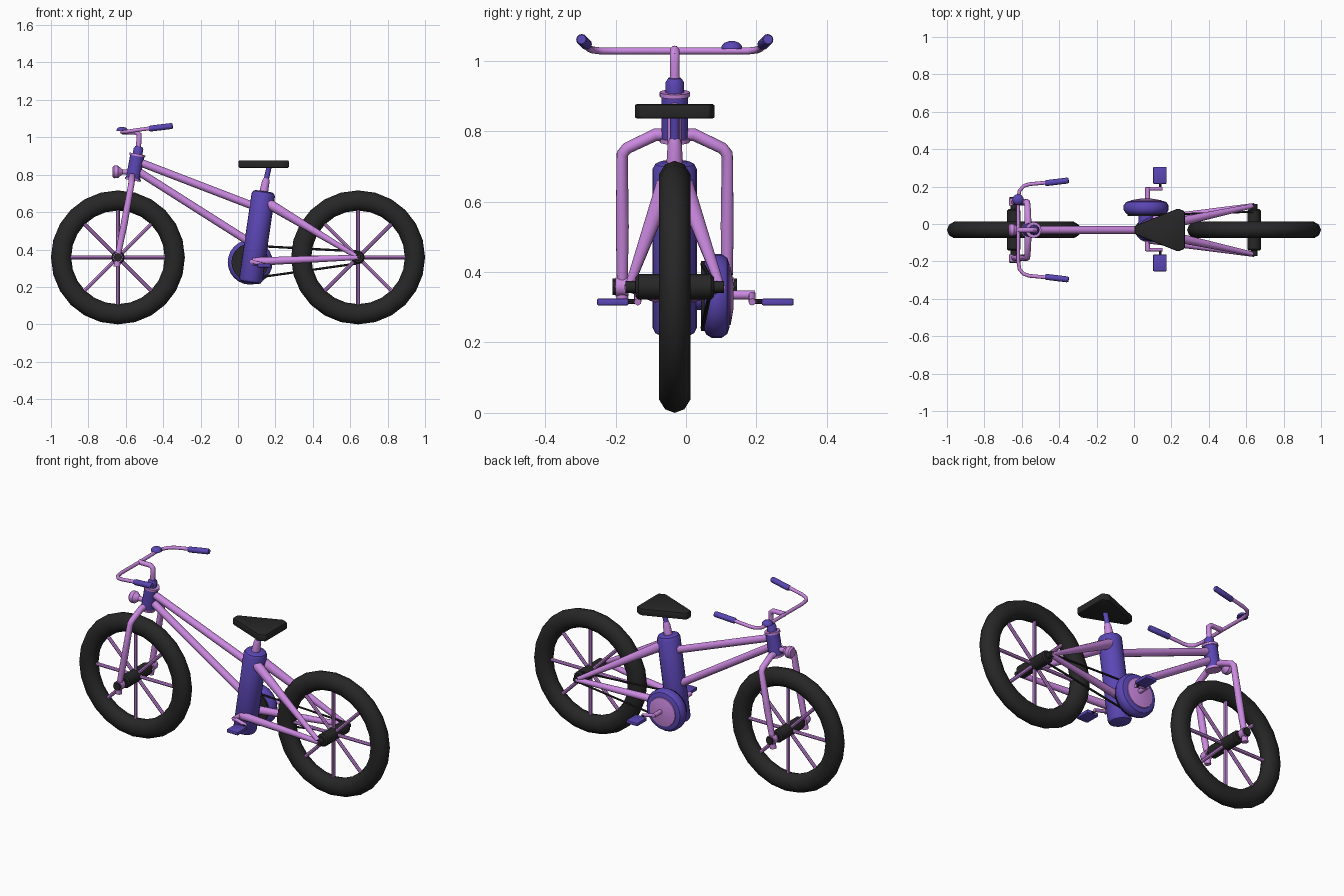
import bpy, bmesh, math
from mathutils import Vector

if "Cube" in bpy.data.objects:
    bpy.data.objects.remove(bpy.data.objects["Cube"])

CY = -0.032  # centre plane of the bike


def material(name, col):
    m = bpy.data.materials.new(name)
    m.diffuse_color = (*col, 1)
    m.use_nodes = True
    m.node_tree.nodes["Principled BSDF"].inputs["Base Color"].default_value = m.diffuse_color
    return m


LILAC = material("lilac", (0.60, 0.25, 0.75))
PURPLE = material("purple", (0.105, 0.062, 0.46))
BLACK = material("black", (0.02, 0.02, 0.02))


def finish(ob, name, mat, angle=35):
    ob.name = name
    ob.data.materials.clear()
    ob.data.materials.append(mat)
    bpy.ops.object.select_all(action='DESELECT')
    ob.select_set(True)
    bpy.context.view_layer.objects.active = ob
    bpy.ops.object.shade_smooth_by_angle(angle=math.radians(angle))
    return ob


def tube(name, pts, radii, mat, sides=12, flat=1.0):
    """Sweep a round section along points, with a radius at each point."""
    pts = [Vector(p) for p in pts]
    if not isinstance(radii, (list, tuple)):
        radii = [radii] * len(pts)
    bm = bmesh.new()
    rings, prev = [], None
    for i, p in enumerate(pts):
        a = (p - pts[i - 1]).normalized() if i else None
        b = (pts[i + 1] - p).normalized() if i < len(pts) - 1 else None
        d = ((a or b) + (b or a)).normalized()
        if prev is None:
            ref = Vector((0, 0, 1)) if abs(d.z) < 0.8 else Vector((1, 0, 0))
        else:
            ref = prev
        u = (ref - d * ref.dot(d)).normalized()
        v = d.cross(u)
        prev = u
        rings.append([bm.verts.new(p + radii[i] * (u * math.cos(t) + v * math.sin(t)))
                      for t in (2 * math.pi * k / sides for k in range(sides))])
    for r, s in zip(rings, rings[1:]):
        for k in range(sides):
            bm.faces.new((r[k], r[(k + 1) % sides], s[(k + 1) % sides], s[k]))
    bm.faces.new(rings[0][::-1])
    bm.faces.new(rings[-1])
    me = bpy.data.meshes.new(name)
    bm.to_mesh(me)
    bm.free()
    ob = bpy.data.objects.new(name, me)
    bpy.context.collection.objects.link(ob)
    return finish(ob, name, mat)


def prism(name, outline, z0, z1, mat, bevel):
    """Extrude an xy outline upward and soften its edges."""
    bm = bmesh.new()
    f = bm.faces.new([bm.verts.new((x, y, z0)) for x, y in outline])
    ext = bmesh.ops.extrude_face_region(bm, geom=[f])["geom"]
    bmesh.ops.translate(bm, vec=(0, 0, z1 - z0),
                        verts=[g for g in ext if isinstance(g, bmesh.types.BMVert)])
    bmesh.ops.bevel(bm, geom=bm.edges[:], offset=bevel, segments=2, affect='EDGES', profile=0.5)
    bmesh.ops.recalc_face_normals(bm, faces=bm.faces[:])
    me = bpy.data.meshes.new(name)
    bm.to_mesh(me)
    bm.free()
    ob = bpy.data.objects.new(name, me)
    bpy.context.collection.objects.link(ob)
    return finish(ob, name, mat)


# Wheels: tyre, eight spokes, hub
HZ = 0.358
for end, x in (("front", -0.642), ("rear", 0.642)):
    bpy.ops.mesh.primitive_torus_add(location=(x, CY, HZ), rotation=(math.pi / 2, 0, 0),
                                     major_segments=24, minor_segments=10,
                                     major_radius=0.304, minor_radius=0.054)
    tyre = bpy.context.object
    tyre.scale.z = 0.86
    finish(tyre, end + "_tyre", BLACK, 50)
    for k in range(8):
        a = k * math.pi / 4
        c, s = math.cos(a), math.sin(a)
        tube(f"{end}_spoke_{k}", [(x + r * c, CY, HZ + r * s) for r in (0.02, 0.27)], 0.010, LILAC, 8)
    tube(end + "_hub", [(x, CY + d, HZ) for d in (-0.111, -0.103, 0.103, 0.111)],
         [0.028, 0.036, 0.036, 0.028], BLACK)
    w = 0.172 if end == "front" else 0.14
    tube(end + "_axle", [(x, CY - w, HZ), (x, CY + w, HZ)], 0.017, BLACK)

# Battery body that forms the seat tube
top, bot = Vector((0.138, CY, 0.712)), Vector((0.066, CY, 0.222))
tube("battery_body", [bot.lerp(top, t) for t in (0, 0.012, 0.04, 0.96, 0.988, 1)],
     [0.044, 0.056, 0.063, 0.063, 0.056, 0.044], PURPLE, 20)

# Seat post and seat
tube("seat_collar", [(0.136, CY, 0.70), (0.149, CY, 0.765), (0.152, CY, 0.78)], [0.024, 0.020, 0.015], LILAC)
tube("seat_post", [(0.15, CY, 0.77), (0.168, CY, 0.85)], 0.014, PURPLE)
prism("seat", [(0.003, CY - 0.022), (0.235, CY - 0.115), (0.272, CY - 0.10),
               (0.272, CY + 0.10), (0.235, CY + 0.115), (0.003, CY + 0.022)],
      0.836, 0.877, BLACK, 0.007)

# Main frame tubes
tube("top_tube", [(-0.54, CY, 0.872), (0.11, CY, 0.622)], 0.021, LILAC)
tube("down_tube", [(-0.545, CY, 0.825), (0.07, CY, 0.435)], 0.021, LILAC)

# Rear stays
for side, s in (("left", -1), ("right", 1)):
    tube("seat_stay_" + side, [(0.155, CY + s * 0.025, 0.65), (0.642, CY + s * 0.13, HZ)],
         [0.028, 0.012], LILAC)
    tube("chain_stay_" + side, [(0.08, CY + s * 0.05, 0.335), (0.642, CY + s * 0.13, HZ)],
         [0.023, 0.014], LILAC)

# Head tube, flanges, steering column
lo, hi = Vector((-0.562, CY, 0.775)), Vector((-0.538, CY, 0.905))
d = (hi - lo).normalized()
tube("head_tube", [lo, hi], 0.038, PURPLE, 16)
for nm, p in (("lower", lo), ("upper", hi)):
    tube(nm + "_head_flange", [p - d * 0.006, p + d * 0.006], 0.043, LILAC, 16)
tube("headset_cap", [hi, hi + d * 0.035, hi + d * 0.047], [0.026, 0.026, 0.018], PURPLE)
tube("stem", [hi, (-0.529, CY, 0.985), (-0.529, CY, 1.015), (-0.545, CY, 1.029), (-0.62, CY, 1.029)],
     0.014, LILAC)

# Headlight
tube("headlight", [(x, CY, 0.815) for x in (-0.671, -0.662, -0.642, -0.618, -0.56)],
     [0.026, 0.034, 0.033, 0.014, 0.012], LILAC, 16)

# Fork legs with dropouts
for side, s in (("left", -1), ("right", 1)):
    tube("fork_leg_" + side,
         [(-0.567, CY + s * 0.02, 0.79), (-0.567, CY + s * 0.055, 0.79), (-0.57, CY + s * 0.135, 0.752),
          (-0.573, CY + s * 0.149, 0.735), (-0.61, CY + s * 0.149, 0.53), (-0.64, CY + s * 0.149, 0.38),
          (-0.648, CY + s * 0.149, 0.308)],
         [0.018, 0.018, 0.017, 0.017, 0.019, 0.016, 0.018], LILAC)
    tube("fork_dropout_" + side, [(-0.642, CY + s * 0.132, HZ), (-0.642, CY + s * 0.168, HZ)], 0.027, LILAC)
    tube("axle_nut_" + side, [(-0.642, CY + s * 0.168, HZ), (-0.642, CY + s * 0.177, HZ)], 0.023, BLACK, 8)

# Handlebar and grips
half = [(-0.618, 0, 1.028), (-0.62, 0.16, 1.028), (-0.612, 0.21, 1.028), (-0.59, 0.235, 1.031),
        (-0.56, 0.245, 1.036), (-0.45, 0.255, 1.051)]
bar = [(x, CY - y, z) for x, y, z in half[:0:-1]] + [(x, CY + y, z) for x, y, z in half]
tube("handlebar", bar, 0.010, LILAC)
for side, s in (("left", -1), ("right", 1)):
    g0, g1 = Vector((-0.475, CY + s * 0.250, 1.046)), Vector((-0.35, CY + s * 0.265, 1.061))
    tube("grip_" + side, [g0, g0.lerp(g1, 0.06), g0.lerp(g1, 0.94), g1],
         [0.013, 0.016, 0.016, 0.013], PURPLE)

# Bell
tube("bell", [(-0.62, 0.13, z) for z in (1.033, 1.042, 1.051, 1.056)],
     [0.030, 0.029, 0.021, 0.008], PURPLE, 16)

# Drive housing, hub plate, chain
BX, BZ = 0.065, 0.332
tube("drive_cover", [(BX, y, BZ) for y in (0.05, 0.058, 0.075, 0.10, 0.117, 0.123)],
     [0.095, 0.110, 0.12, 0.12, 0.108, 0.09], PURPLE, 24)
tube("chain_ring", [(BX, 0.042, BZ), (BX, 0.052, BZ)], 0.10, BLACK, 24)
tube("cover_plate", [(BX, 0.118, BZ), (BX, 0.127, BZ), (BX, 0.135, BZ)], [0.085, 0.082, 0.035], LILAC, 24)
tube("drive_axle", [(BX, CY, BZ), (BX, 0.06, BZ)], 0.04, PURPLE)
for nm, s in (("upper", 1), ("lower", -1)):
    tube(nm + "_chain", [(BX - 0.02, 0.047, BZ + s * 0.09), (0.642, 0.065, HZ + s * 0.032)], 0.006, BLACK, 6)

# Cranks and pedals
for side, y0, y1, p0, p1 in (("left", -0.03, -0.137, -0.163, -0.253),
                             ("right", 0.12, 0.188, 0.215, 0.306)):
    s = 1 if p1 > 0 else -1
    tube("crank_axle_" + side, [(0.073, y0, 0.335), (0.073, y1 + s * 0.008, 0.335)], 0.013, LILAC)
    tube("crank_arm_" + side, [(0.066, y1, 0.337), (0.15, y1, 0.315)], 0.010, LILAC)
    tube("pedal_axle_" + side, [(0.141, y1, 0.316), (0.141, p0 + s * 0.02, 0.316)], 0.007, BLACK, 8)
    ya, yb = min(p0, p1), max(p0, p1)
    prism("pedal_" + side, [(0.102, ya), (0.175, ya), (0.175, yb), (0.102, yb)], 0.305, 0.325, PURPLE, 0.005)
